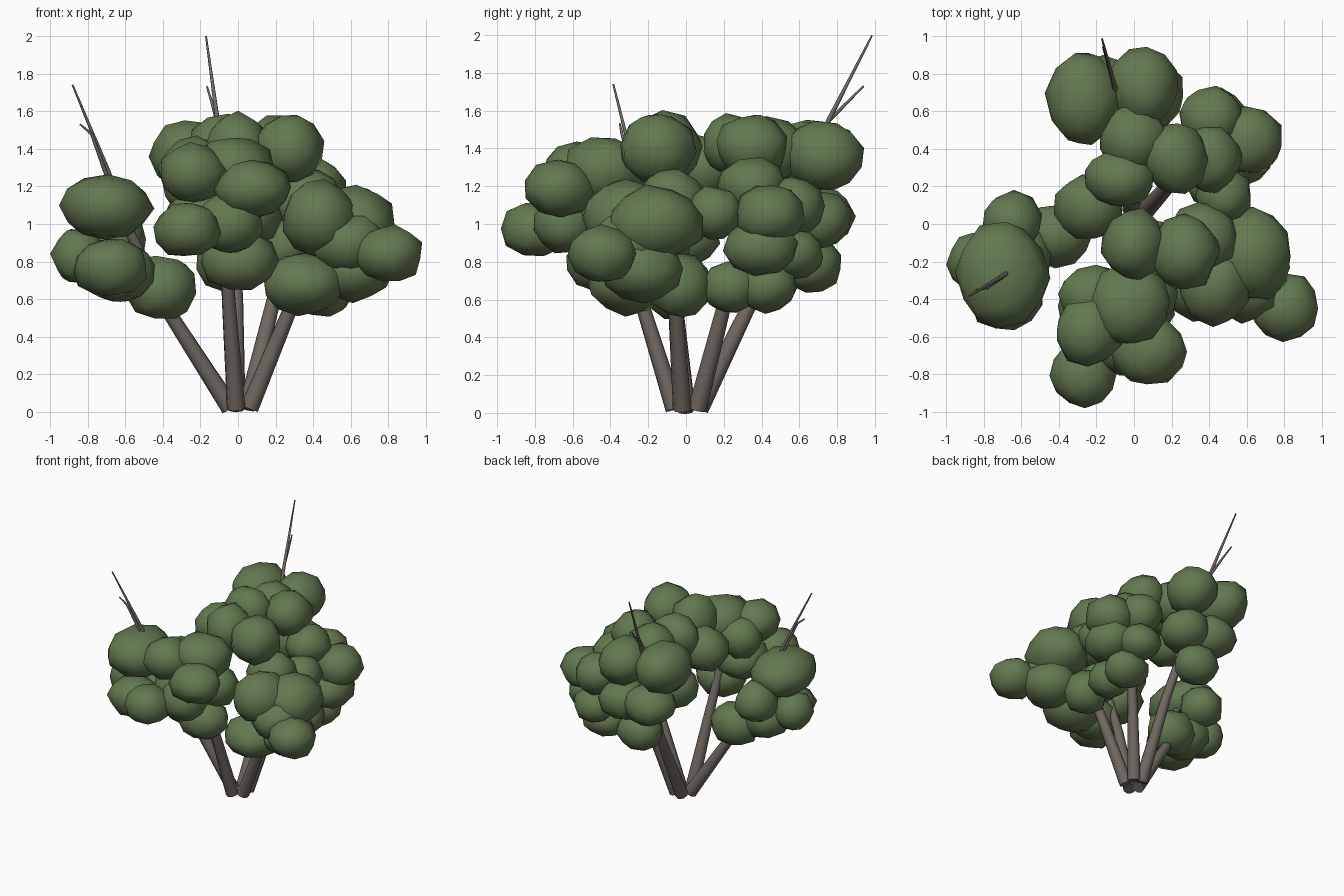
import bpy, bmesh, math, random
from mathutils import Vector, Euler

random.seed(7)


def material(name, rgb):
    m = bpy.data.materials.new(name)
    m.diffuse_color = (*rgb, 1)
    return m


leaf = material("leaf_green", (0.125, 0.19, 0.08))
bark = material("bark_brown", (0.165, 0.14, 0.12))


def foliage(name, blobs):
    """One clump made of angular leaf balls (x, y, z, half sizes in x, y, z)."""
    bm = bmesh.new()
    for x, y, z, rx, ry, rz in blobs:
        new = bmesh.ops.create_icosphere(bm, subdivisions=2, radius=1)["verts"]
        turn = Euler([random.uniform(0, math.tau) for _ in range(3)]).to_matrix()
        for v in new:
            p = turn @ v.co * random.uniform(0.95, 1.08)
            v.co = Vector((x + p.x * rx, y + p.y * ry, z + p.z * rz))
    for f in bm.faces:
        f.smooth = True
    me = bpy.data.meshes.new(name)
    bm.to_mesh(me)
    bm.free()
    me.materials.append(leaf)
    ob = bpy.data.objects.new(name, me)
    bpy.context.collection.objects.link(ob)


def branch(name, points, r0, r1):
    """Tapered round tube along a few points."""
    cu = bpy.data.curves.new(name, "CURVE")
    cu.dimensions = "3D"
    cu.bevel_depth = 1
    cu.bevel_resolution = 2
    cu.use_fill_caps = True
    sp = cu.splines.new("POLY")
    sp.points.add(len(points) - 1)
    for i, (pt, co) in enumerate(zip(sp.points, points)):
        pt.co = (*co, 1)
        pt.radius = r0 + (r1 - r0) * i / (len(points) - 1)
    cu.materials.append(bark)
    ob = bpy.data.objects.new(name, cu)
    bpy.context.collection.objects.link(ob)
    bpy.ops.object.select_all(action="DESELECT")
    bpy.context.view_layer.objects.active = ob
    ob.select_set(True)
    bpy.ops.object.convert(target="MESH")
    bpy.ops.object.shade_smooth_by_angle(angle=math.radians(50))


# Leaf clumps
foliage("front_foliage", [
    (-0.27, -0.80, 0.97, .18, .18, .15), (0.08, -0.67, 1.19, .20, .19, .15),
    (-0.02, -0.43, 1.28, .22, .22, .19), (-0.24, -0.57, 1.27, .18, .19, .155),
    (0.01, -0.46, 0.80, .20, .17, .16), (-0.05, -0.64, 1.00, .18, .17, .16),
    (-0.20, -0.45, 1.01, .20, .20, .17), (-0.23, -0.39, 1.20, .17, .17, .16),
    (0.05, -0.38, 1.05, .18, .18, .17)])
foliage("right_foliage", [
    (0.80, -0.44, 0.84, .18, .18, .155), (0.43, -0.32, 1.03, .20, .22, .20),
    (0.35, -0.31, 0.68, .22, .20, .16), (0.62, -0.23, 0.76, .20, .21, .17),
    (0.62, -0.16, 1.00, .22, .25, .20), (0.59, -0.32, 0.90, .20, .20, .16),
    (0.27, -0.15, 1.40, .18, .20, .19), (0.00, -0.11, 1.40, .17, .19, .19),
    (0.36, -0.08, 1.12, .19, .19, .17), (0.45, -0.03, 0.67, .17, .16, .17),
    (0.24, -0.12, 0.88, .15, .15, .15)])
foliage("back_right_foliage", [
    (0.61, 0.44, 1.05, .185, .18, .16), (0.41, 0.56, 1.09, .17, .17, .16),
    (0.40, 0.35, 1.20, .17, .18, .15), (0.48, 0.15, 1.06, .15, .15, .14),
    (0.57, 0.40, 0.88, .18, .20, .15), (0.44, 0.43, 0.67, .17, .16, .14),
    (0.22, 0.35, 1.41, .17, .19, .17), (0.43, 0.57, 0.84, .16, .16, .14),
    (0.44, 0.24, 0.67, .16, .16, .14)])
foliage("back_foliage", [
    (-0.27, 0.67, 1.37, .20, .245, .19), (0.05, 0.73, 1.36, .19, .21, .18),
    (0.0, 0.45, 1.39, .18, .19, .17), (-0.08, 0.24, 1.42, .19, .15, .165),
    (-0.24, 0.09, 1.29, .18, .18, .17), (-0.16, 0.70, 1.04, .20, .19, .16),
    (0.08, 0.69, 1.02, .19, .19, .16), (-0.05, 0.67, 0.79, .18, .16, .15)])
foliage("left_foliage", [
    (-0.70, -0.27, 1.09, .24, .28, .175), (-0.85, -0.20, 0.83, .14, .16, .15),
    (-0.68, -0.38, 0.77, .20, .19, .155), (-0.65, 0.01, 0.93, .16, .165, .16),
    (-0.41, -0.06, 0.66, .19, .17, .17), (-0.62, -0.17, 0.74, .19, .20, .16)])

# Stems fanning out from the base, reaching into the clumps
stems = {
    "front": [(-0.01, -0.06, 0.02), (-0.05, -0.24, 0.6), (-0.07, -0.42, 1.1)],
    "right": [(0.06, -0.02, 0.02), (0.30, -0.06, 0.6), (0.45, -0.18, 0.95)],
    "back_right": [(0.05, 0.06, 0.02), (0.19, 0.21, 0.6), (0.36, 0.38, 1.05)],
    "back": [(-0.01, 0.07, 0.02), (-0.01, 0.36, 0.62), (-0.08, 0.62, 1.25)],
    "left": [(-0.04, 0.0, 0.02), (-0.38, -0.05, 0.55), (-0.62, -0.22, 1.05)],
}
for side, pts in stems.items():
    branch(side + "_stem", pts, 0.05, 0.024)

# Inner forks joining the high leaf balls to the stems
branch("right_fork", [(0.33, -0.07, 0.65), (0.27, -0.14, 1.35)], 0.022, 0.012)
branch("back_fork", [(-0.04, 0.48, 0.92), (-0.07, 0.25, 1.4)], 0.022, 0.012)
branch("left_fork", [(-0.46, -0.10, 0.70), (-0.64, -0.15, 1.05)], 0.022, 0.012)

# Bare twigs poking out of the top, each with a crooked side shoot
branch("back_twig", [(-0.08, 0.62, 1.25), (-0.11, 0.76, 1.56), (-0.17, 0.985, 1.998)], 0.02, 0.005)
branch("back_side_twig", [(-0.11, 0.75, 1.54), (-0.14, 0.86, 1.65), (-0.165, 0.94, 1.73)], 0.011, 0.005)
branch("left_twig", [(-0.62, -0.22, 1.05), (-0.69, -0.27, 1.28), (-0.88, -0.385, 1.74)], 0.02, 0.005)
branch("left_side_twig", [(-0.70, -0.28, 1.26), (-0.78, -0.34, 1.48), (-0.84, -0.35, 1.53)], 0.011, 0.005)
